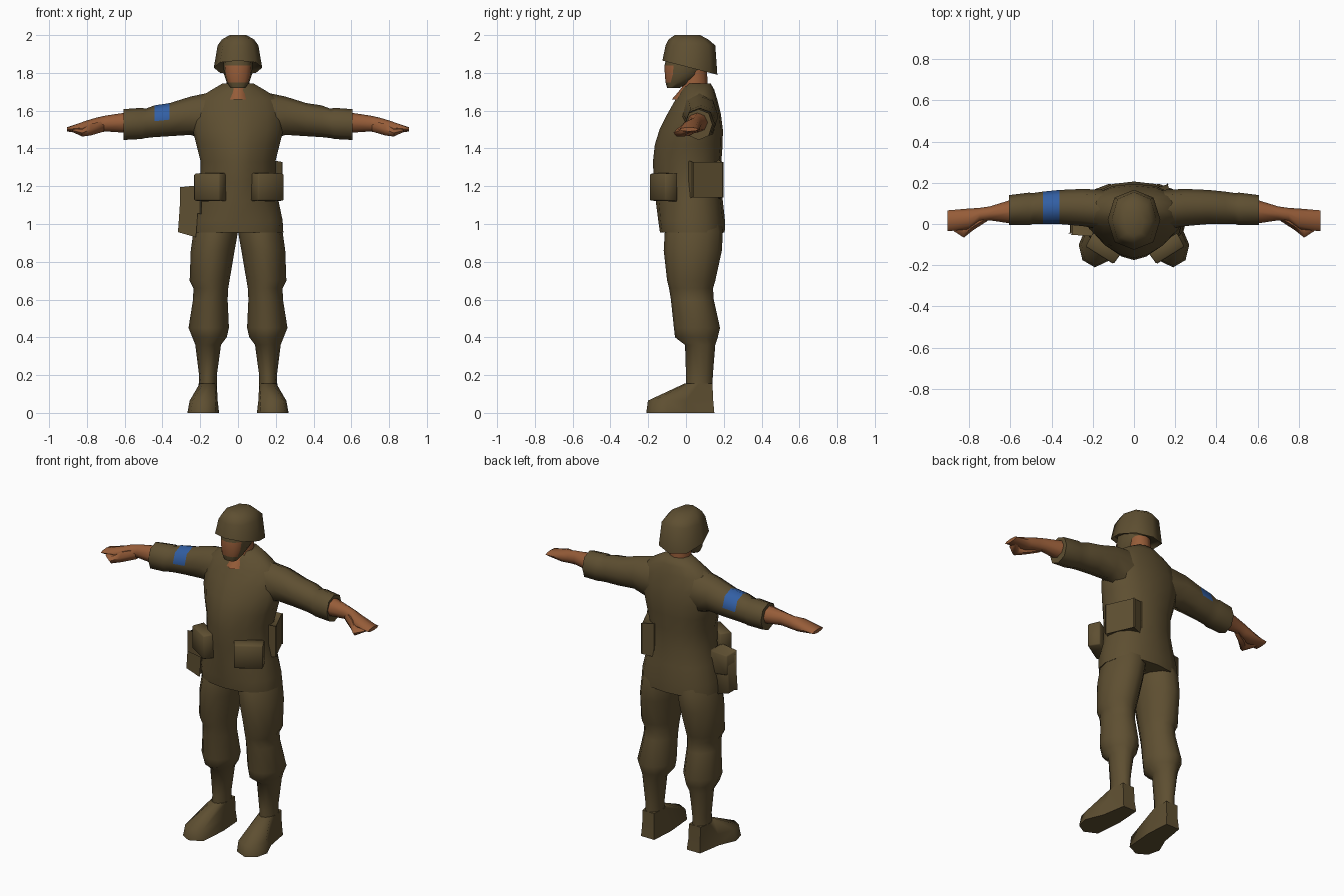
import bpy, bmesh, math
from mathutils import Vector, Matrix

if "Cube" in bpy.data.objects:
    bpy.data.objects.remove(bpy.data.objects["Cube"])


def material(name, rgb):
    m = bpy.data.materials.new(name)
    m.diffuse_color = (*rgb, 1)
    m.use_nodes = True
    m.node_tree.nodes["Principled BSDF"].inputs["Base Color"].default_value = m.diffuse_color
    return m


OLIVE = material("olive_cloth", (0.112, 0.078, 0.031))
SKIN = material("skin", (0.305, 0.108, 0.040))
BLUE = material("blue_band", (0.032, 0.114, 0.37))


def finish(name, bm, mats, rule=None, angle=60):
    bmesh.ops.recalc_face_normals(bm, faces=bm.faces[:])
    if rule:
        for f in bm.faces:
            f.material_index = rule(f.calc_center_median())
    me = bpy.data.meshes.new(name)
    bm.to_mesh(me)
    bm.free()
    for m in mats:
        me.materials.append(m)
    me.polygons.foreach_set("use_smooth", [True] * len(me.polygons))
    me.set_sharp_from_angle(angle=math.radians(angle))
    ob = bpy.data.objects.new(name, me)
    bpy.context.scene.collection.objects.link(ob)
    return ob


def loft(name, rings, mats, rule=None, angle=60):
    """Skin a list of equal-sized point rings and cap both ends."""
    bm = bmesh.new()
    rows = [[bm.verts.new(p) for p in r] for r in rings]
    n = len(rows[0])
    for a, b in zip(rows, rows[1:]):
        for i in range(n):
            j = (i + 1) % n
            bm.faces.new((a[i], a[j], b[j], b[i]))
    bm.faces.new(rows[0])
    bm.faces.new(rows[-1])
    return finish(name, bm, mats, rule, angle)


def oval(u0, u1, v0, v1, n=8, front=2.0, back=2.0):
    """Rounded outline in a box; exponents shape the -v and +v halves."""
    pts = []
    for i in range(n):
        t = 2 * math.pi * i / n
        c, s = round(math.cos(t), 6), round(math.sin(t), 6)
        k = 2 / (front if s < 0 else back)
        u = math.copysign(abs(c) ** k, c)
        v = math.copysign(abs(s) ** k, s)
        pts.append(((u0 + u1) / 2 + u * (u1 - u0) / 2,
                    (v0 + v1) / 2 + v * (v1 - v0) / 2))
    return pts


def level(z, x0, x1, y0, y1, **kw):
    return [Vector((x, y, z)) for x, y in oval(x0, x1, y0, y1, **kw)]


def upright(s, x, y0, y1, z0, z1, **kw):
    return [Vector((s * x, y, z)) for y, z in oval(y0, y1, z0, z1, **kw)]


def pouch(name, centre, size, turn=0, tilt=0, taper=0.9):
    bm = bmesh.new()
    bmesh.ops.create_cube(bm, size=1)
    for v in bm.verts:
        if v.co.y < 0:                       # outer face is slightly smaller
            v.co.x *= taper
            v.co.z *= taper
    mat = (Matrix.Translation(centre) @ Matrix.Rotation(math.radians(turn), 4, 'Z')
           @ Matrix.Rotation(math.radians(tilt), 4, 'X')
           @ Matrix.Diagonal((*size, 1)))
    bm.transform(mat)
    bmesh.ops.bevel(bm, geom=bm.edges[:], offset=0.006, segments=1, affect='EDGES')
    return finish(name, bm, [OLIVE], angle=50)


# Jacket: height, half width, front y, back y (pointed chest, fuller hem)
TORSO = [(0.955, .24, -.138, .205), (1.02, .236, -.147, .206), (1.12, .215, -.16, .195),
         (1.22, .198, -.17, .185), (1.33, .198, -.175, .187), (1.42, .22, -.165, .194),
         (1.50, .24, -.14, .195), (1.58, .24, -.10, .185), (1.66, .22, -.055, .165),
         (1.71, .14, -.025, .15), (1.745, .08, .0, .13)]
loft("jacket", [level(z, -w, w, f, b, n=16, front=2.2 if z < 1.1 else 1.6, back=2.3)
                for z, w, f, b in TORSO], [OLIVE])

# Neck and head
loft("neck", [level(1.66, -.065, .065, -.075, .12), level(1.70, -.065, .065, -.04, .12),
              level(1.74, -.06, .06, -.01, .115), level(1.82, -.06, .06, -.01, .11)], [SKIN])
HEAD = [(1.72, .04, -.10, -.035), (1.75, .06, -.108, .02), (1.79, .073, -.112, .085),
        (1.84, .078, -.114, .115), (1.89, .075, -.10, .12)]
loft("head_with_strap", [level(z, -w, w, f, b, n=12, front=2.5) for z, w, f, b in HEAD],
     [OLIVE, SKIN], lambda c: int(c.y < -.055 and 1.74 < c.z < 1.85))

# Helmet with a rim that slopes down to the back
rim = level(0, -.128, .128, -.125, .166, front=2.3, back=2.3)
for p in rim:
    p.z = 1.865 - .075 * (p.y + .125) / .291
inner = [Vector((p.x * .9, .02 + (p.y - .02) * .9, p.z + .02)) for p in rim]
loft("helmet", [inner, rim] + [level(z, -w, w, f, b, front=2.3, back=2.3) for z, w, f, b in
     [(1.945, .108, -.108, .155), (1.977, .085, -.092, .118), (2.0, .045, -.06, .075)]], [OLIVE])

# Leg: height, inner x, outer x, front y, back y
LEG = [(1.04, 0, .205, -.09, .175), (.96, 0, .236, -.112, .195), (.86, .018, .25, -.118, .19),
       (.70, .045, .256, -.10, .155), (.66, .052, .236, -.09, .143), (.60, .055, .238, -.08, .147),
       (.45, .048, .262, -.064, .18), (.40, .06, .242, -.058, .168), (.36, .09, .226, -.005, .155),
       (.20, .112, .206, 0, .142), (.14, .112, .208, 0, .14)]
# Boot outlines: sole and ankle
SOLE = [(.11, .15), (.20, .15), (.225, 0), (.268, -.10), (.25, -.175), (.19, -.21), (.115, -.175), (.10, 0)]
ANKLE = [(.118, .14), (.197, .14), (.208, .07), (.203, .02), (.185, 0), (.16, -.008), (.13, 0), (.112, .05)]

# Arm sections: x, y range, z range
SLEEVE = [(.13, -.03, .165, 1.42, 1.70), (.25, -.01, .17, 1.472, 1.675), (.362, 0, .165, 1.465, 1.64),
          (.442, 0, .157, 1.46, 1.628), (.49, 0, .15, 1.455, 1.61), (.51, -.006, .152, 1.45, 1.615),
          (.605, -.005, .14, 1.445, 1.608)]
HAND = [(.58, 0, .122, 1.482, 1.592), (.70, .018, .085, 1.49, 1.574), (.75, .012, .078, 1.482, 1.563),
        (.80, -.025, .075, 1.475, 1.548), (.905, -.035, .066, 1.49, 1.512)]
THUMB = [(.71, .015, .07, 1.485, 1.55), (.78, -.03, .04, 1.464, 1.535), (.825, -.066, .0, 1.46, 1.505),
         (.875, -.034, .04, 1.485, 1.505)]

for s, side in ((1, "left"), (-1, "right")):
    loft(side + "_trouser_leg", [[Vector((s * p.x, p.y, p.z)) for p in
         level(z, a, b, f, k, n=12, front=1.85, back=1.9)] for z, a, b, f, k in LEG], [OLIVE])
    toe = [(.165 + (x - .165) * .88, y * .96) for x, y in SOLE]
    loft(side + "_boot", [[Vector((s * x, y, z)) for x, y in o]
         for z, o in ((0, SOLE), (.065, toe), (.155, ANKLE))], [OLIVE], angle=75)
    # Sleeves; one carries the painted armband on its upper half
    band = (lambda c: int(-.44 < c.x < -.365 and c.z > 1.53)) if s < 0 else None
    loft(side + "_sleeve", [upright(s, *r, front=2.2, back=2.2) for r in SLEEVE], [OLIVE, BLUE], band)
    loft(side + "_forearm_and_hand", [upright(s, *r) for r in HAND], [SKIN])
    loft(side + "_thumb", [upright(s, *r, n=6) for r in THUMB], [SKIN])
    # Front belt pouch turned to follow the waist
    pouch(side + "_front_pouch", (s * (.157 if s > 0 else .147), -.12, 1.195),
          (.17, .075, .15), turn=s * 32, taper=.94)

# Rear hip bag and holster
pouch("rear_hip_bag", (.165, .10, 1.235), (.19, .07, .195), turn=114)
pouch("holster_body", (-.262, -.01, 1.06), (.085, .085, .24), turn=-90, tilt=-4, taper=.85)
pouch("holster_flap", (-.25, -.01, 1.13), (.10, .10, .14), turn=-90, taper=.85)
